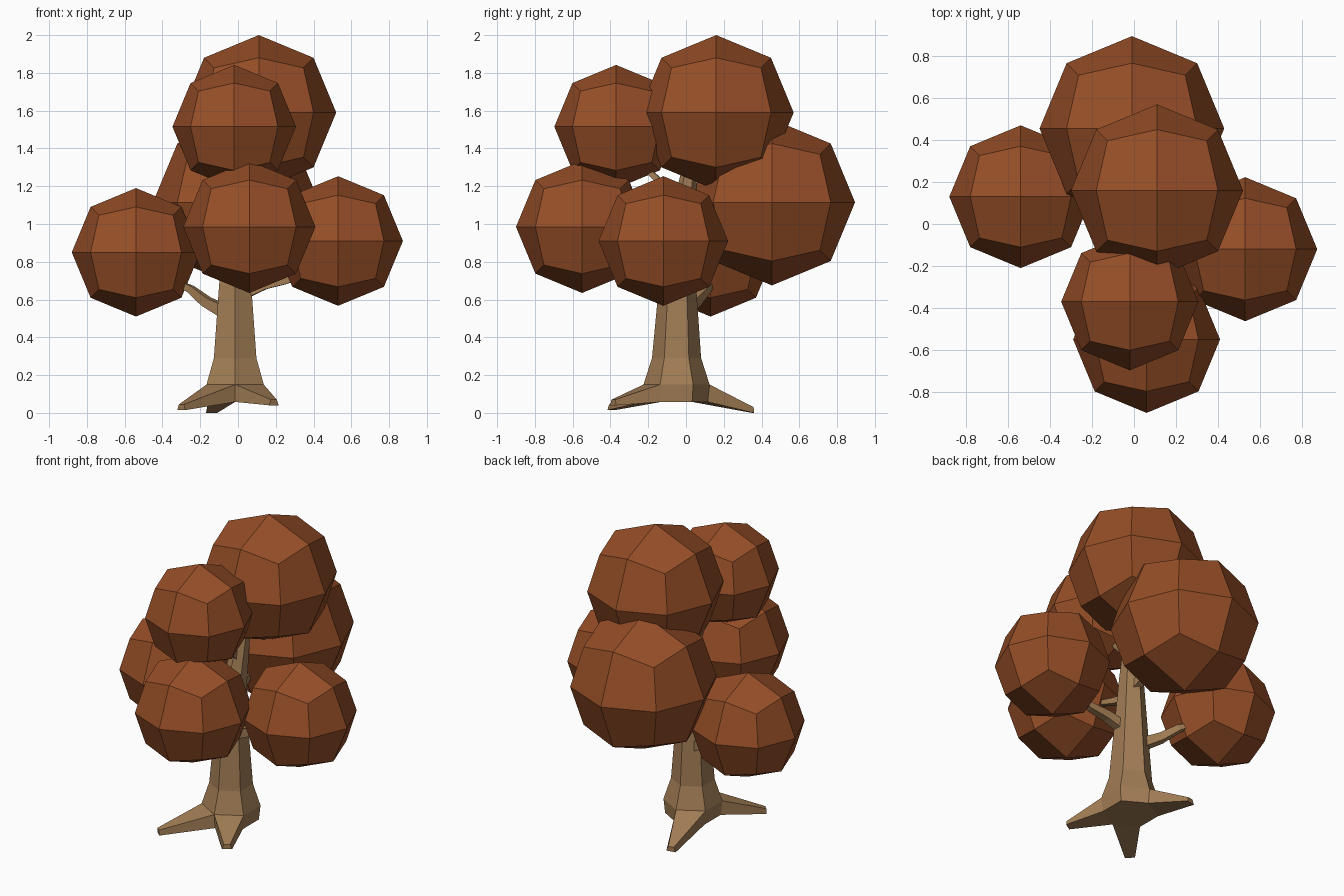
import bpy, bmesh, math
from mathutils import Vector

if "Cube" in bpy.data.objects:
    bpy.data.objects.remove(bpy.data.objects["Cube"])


def material(name, rgb):
    m = bpy.data.materials.new(name)
    m.diffuse_color = (*rgb, 1)
    m.use_nodes = True
    m.node_tree.nodes["Principled BSDF"].inputs["Base Color"].default_value = m.diffuse_color
    return m


LEAF = material("rust leaves", (0.30, 0.075, 0.02))
BARK = material("tan bark", (0.36, 0.205, 0.09))


def finish(bm, name, mat):
    bmesh.ops.recalc_face_normals(bm, faces=bm.faces)
    me = bpy.data.meshes.new(name)
    bm.to_mesh(me)
    bm.free()
    me.materials.append(mat)
    ob = bpy.data.objects.new(name, me)
    bpy.context.collection.objects.link(ob)
    return ob


def bridge(bm, a, b, skip=()):
    n = len(a)
    for i in range(n):
        if i not in skip:
            bm.faces.new((a[i], a[(i + 1) % n], b[(i + 1) % n], b[i]))


def leaf_ball(name, x, y, z, r):
    # cube divided once and pushed out onto a sphere
    bm = bmesh.new()
    bmesh.ops.create_cube(bm, size=2)
    bmesh.ops.subdivide_edges(bm, edges=bm.edges[:], cuts=1, use_grid_fill=True)
    for v in bm.verts:
        v.co = v.co.normalized() * r + Vector((x, y, z))
    finish(bm, name, LEAF)


def branch(name, points, r0, r1):
    # tapering four-sided tube along a path
    bm = bmesh.new()
    pts = [Vector(p) for p in points]
    rings = []
    for i, p in enumerate(pts):
        d = (pts[min(i + 1, len(pts) - 1)] - pts[max(i - 1, 0)]).normalized()
        side = d.cross(Vector((0, 0, 1))).normalized()
        up = side.cross(d)
        r = r0 + (r1 - r0) * i / (len(pts) - 1)
        rings.append([bm.verts.new(p + r * (side * math.cos(a) + up * math.sin(a)))
                      for a in (math.pi / 4 + k * math.pi / 2 for k in range(4))])
    for a, b in zip(rings, rings[1:]):
        bridge(bm, a, b)
    bm.faces.new(rings[0])
    bm.faces.new(rings[-1])
    finish(bm, name, BARK)


# foliage
leaf_ball("left_foliage", -0.54, 0.13, 0.85, 0.34)
leaf_ball("front_foliage", 0.06, -0.55, 0.985, 0.35)
leaf_ball("right_foliage", 0.53, -0.12, 0.91, 0.343)
leaf_ball("upper_front_foliage", -0.02, -0.37, 1.515, 0.327)
leaf_ball("top_foliage", 0.11, 0.16, 1.59, 0.41)
leaf_ball("back_foliage", -0.01, 0.455, 1.115, 0.44)

# six-sided trunk: x, y, z, radius
bm = bmesh.new()
rings = []
for x, y, z, r in [(-0.015, -0.05, 0.058, 0.165), (-0.015, -0.05, 0.15, 0.175),
                   (-0.015, -0.05, 0.29, 0.13), (-0.015, -0.045, 0.68, 0.098),
                   (-0.005, -0.03, 0.95, 0.075), (0.03, 0.02, 1.3, 0.04)]:
    rings.append([bm.verts.new((x + r * math.cos(a), y + r * math.sin(a), z))
                  for a in (math.radians(-90 + 60 * k) for k in range(6))])
# roots grow out of three sides of the flare: side -> tip
roots = {0: (0.19, -0.385, 0.055), 3: (-0.14, 0.355, 0.015), 5: (-0.30, -0.395, 0.03)}
for n, (a, b) in enumerate(zip(rings, rings[1:])):
    bridge(bm, a, b, roots if n == 0 else ())
bm.faces.new(rings[0])
bm.faces.new(rings[-1])
for i, tip in roots.items():
    j = (i + 1) % 6
    base = [rings[0][i], rings[0][j], rings[1][j], rings[1][i]]
    mid = sum((v.co for v in base), Vector()) / 4
    tip = Vector(tip)
    d = tip - mid
    side = Vector((-d.y, d.x, 0)).normalized() * 0.03
    up = Vector((0, 0, 0.015))
    end = [bm.verts.new(tip + s) for s in (-side - up, side - up, side * 0.6 + up, -side * 0.6 + up)]
    bridge(bm, base, end)
    bm.faces.new(end)
finish(bm, "trunk", BARK)

# branches reaching into the foliage
branch("left_branch", [(-0.06, -0.02, 0.53), (-0.17, 0.05, 0.59), (-0.25, 0.11, 0.655), (-0.32, 0.14, 0.69)], 0.045, 0.018)
branch("right_branch", [(0.0, -0.06, 0.62), (0.14, -0.08, 0.68), (0.26, -0.09, 0.705), (0.36, -0.1, 0.74)], 0.045, 0.022)
branch("front_branch", [(0, -0.05, 0.84), (0.02, -0.16, 0.86), (0.04, -0.3, 0.9)], 0.035, 0.018)
branch("back_branch", [(0, -0.02, 0.88), (0, 0.08, 0.93), (-0.01, 0.2, 1.02)], 0.04, 0.02)
branch("upper_front_branch", [(0.01, -0.01, 1.1), (0, -0.1, 1.19), (-0.02, -0.22, 1.3)], 0.035, 0.018)
